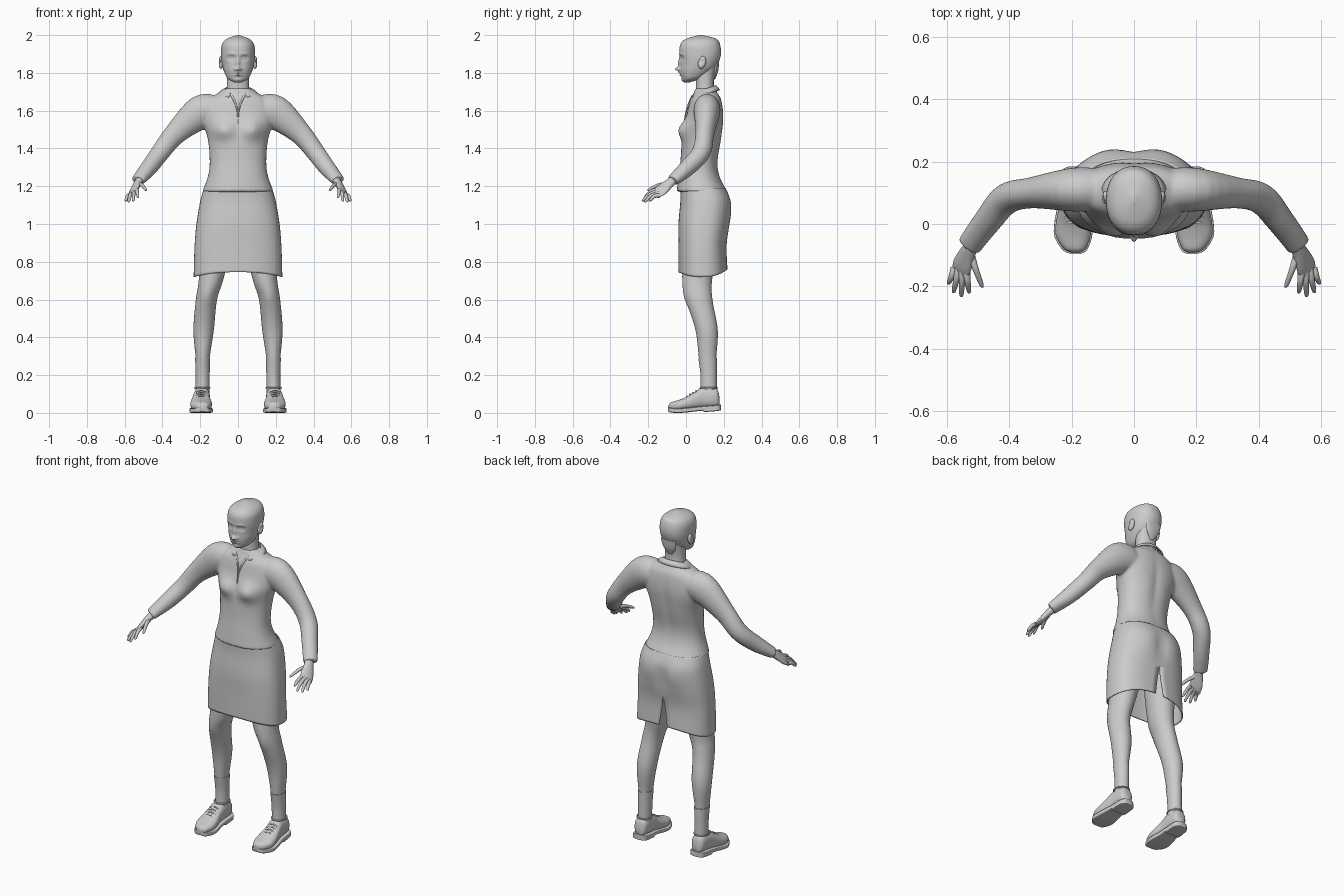
import bpy, bmesh, math
from mathutils import Matrix, Vector

if "Cube" in bpy.data.objects:
    bpy.data.objects.remove(bpy.data.objects["Cube"])

shade = (.6, .6, .6, 1)
grey = bpy.data.materials.new("plain grey")
grey.use_nodes = True
grey.diffuse_color = shade
grey.node_tree.nodes["Principled BSDF"].inputs["Base Color"].default_value = shade


def ring(at, half, low, high, x=0):
    """Cross-section: position on the axis, half width, low and high side."""
    return [at, x, half, low, high]


def joint(x, y, z, thick, wide):
    """Point on a limb path with its two radii."""
    return [x, y, z, thick, wide]


def spline(rows, steps):
    """Smooth interpolation through rows of numbers."""
    result = []
    last = len(rows) - 1
    for i in range(last):
        before, start, end, after = rows[max(i - 1, 0)], rows[i], rows[i + 1], rows[min(i + 2, last)]
        for step in range(steps):
            t = step / steps
            result.append([q + t / 2 * (r - p + t * (2 * p - 5 * q + 4 * r - s + t * (3 * (q - r) + s - p)))
                           for p, q, r, s in zip(before, start, end, after)])
    return result + [list(rows[last])]


def skin(bm, rings, solid=True):
    """Faces between rings; a solid is closed round and capped."""
    loops = [[bm.verts.new(point) for point in points] for points in rings]
    count = len(loops[0])
    for lower, upper in zip(loops, loops[1:]):
        for j in range(count if solid else count - 1):
            k = (j + 1) % count
            bm.faces.new((lower[j], lower[k], upper[k], upper[j]))
    if solid:
        bm.faces.new(loops[0])
        bm.faces.new(loops[-1])


def section(angle, half, low, high, power):
    """Point on a rounded section; angle zero points to the high side."""
    s, c = math.sin(angle), math.cos(angle)
    across = math.copysign(abs(s) ** (2 / power), s) * half
    along = math.copysign(abs(c) ** (2 / power), c) * (high - low) / 2
    return across, (low + high) / 2 + along


def loft(bm, rows, lengthwise=False, power=2.2, segments=40, steps=6):
    """Skin over sections stacked upwards, or lengthwise from front to back."""
    rings = []
    for at, x, half, low, high in spline(rows, steps):
        points = []
        for j in range(segments):
            across, value = section(math.tau * j / segments, half, low, high, power)
            points.append((x + across, at, value) if lengthwise else (x + across, value, at))
        rings.append(points)
    skin(bm, rings)


def tube(bm, rows, roll=0, segments=16, steps=5, side=1):
    """Skin along a path of joints."""
    path = spline(rows, steps)
    rings = []
    for i, (x, y, z, thick, wide) in enumerate(path):
        ahead, behind = path[min(i + 1, len(path) - 1)], path[max(i - 1, 0)]
        tangent = (Vector(ahead[:3]) - Vector(behind[:3])).normalized()
        level = tangent.cross(Vector((0, 0, 1))).normalized()
        upright = level.cross(tangent)
        width = level * math.cos(roll) + upright * math.sin(roll)
        height = upright * math.cos(roll) - level * math.sin(roll)
        points = []
        for j in range(segments):
            angle = math.tau * j / segments
            point = Vector((x, y, z)) + width * math.cos(angle) * wide + height * math.sin(angle) * thick
            points.append((point.x * side, point.y, point.z))
        rings.append(points)
    skin(bm, rings)


def push(bm, x, y, z, wide, tall, out, deep=.06):
    """Mirrored soft push of the surface along y; negative goes forward."""
    for vert in bm.verts:
        across = (abs(vert.co.x) - x) / wide
        along = (vert.co.y - y) / deep
        up = (vert.co.z - z) / tall
        vert.co.y += out * math.exp(-across * across - along * along - up * up)


def finish(name, bm, mirror=False, angle=50):
    """Object with smooth shading, mirrored when it is one of a pair."""
    bmesh.ops.recalc_face_normals(bm, faces=bm.faces)
    mesh = bpy.data.meshes.new(name)
    bm.to_mesh(mesh)
    bm.free()
    mesh.materials.append(grey)
    part = bpy.data.objects.new(name, mesh)
    bpy.context.collection.objects.link(part)
    bpy.ops.object.select_all(action="DESELECT")
    part.select_set(True)
    bpy.context.view_layer.objects.active = part
    bpy.ops.object.shade_smooth_by_angle(angle=math.radians(angle))
    if mirror:
        part.modifiers.new("Mirror", "MIRROR")
    return part


# Shirt: torso and sleeves fused into one skin
bm = bmesh.new()
loft(bm, [ring(at=1.17, half=.19, low=-.05, high=.22), ring(at=1.25, half=.16, low=-.04, high=.18),
          ring(at=1.33, half=.15, low=-.03, high=.17), ring(at=1.45, half=.16, low=-.02, high=.19),
          ring(at=1.56, half=.19, low=0, high=.2), ring(at=1.65, half=.17, low=.02, high=.19),
          ring(at=1.69, half=.11, low=.04, high=.17), ring(at=1.72, half=.06, low=.05, high=.15)])
push(bm, x=.08, y=-.02, z=1.5, wide=.06, tall=.05, out=-.04)
push(bm, x=0, y=.2, z=1.45, wide=.03, tall=.16, out=-.01)
for side in (1, -1):
    tube(bm, [joint(x=.12, y=.11, z=1.6, thick=.08, wide=.07), joint(x=.2, y=.11, z=1.59, thick=.09, wide=.07),
              joint(x=.33, y=.1, z=1.48, thick=.06, wide=.05), joint(x=.41, y=.08, z=1.38, thick=.05, wide=.05),
              joint(x=.47, y=.01, z=1.3, thick=.045, wide=.045),
              joint(x=.53, y=-.07, z=1.23, thick=.03, wide=.04)], segments=24, side=side)
shirt = finish("shirt", bm)
fuse = shirt.modifiers.new("Fuse", "REMESH")
fuse.mode, fuse.voxel_size, fuse.use_smooth_shade = "VOXEL", .007, True
soften = shirt.modifiers.new("Soften", "SMOOTH")
soften.factor, soften.iterations = .5, 8

# Collar folded round the neck, open at the front
bm = bmesh.new()
rings = []
for radius, depth, height in ((.066, .054, 1.705), (.07, .058, 1.715), (.09, .07, 1.705), (.105, .08, 1.69)):
    turns = [math.radians(-152 + 8 * k) for k in range(39)]
    rings.append([(radius * math.sin(turn), .1 + depth * math.cos(turn), height + .02 * math.cos(turn))
                  for turn in turns])
skin(bm, rings, solid=False)
collar = finish("collar", bm)
collar.modifiers.new("Thickness", "SOLIDIFY").thickness = .007

# Front opening edges
bm = bmesh.new()
tube(bm, [joint(x=.034, y=.036, z=1.68, thick=.006, wide=.006), joint(x=.014, y=.016, z=1.64, thick=.005, wide=.005),
          joint(x=.002, y=0, z=1.59, thick=.004, wide=.004), joint(x=0, y=-.01, z=1.53, thick=.003, wide=.003)])
finish("shirt_opening", bm, mirror=True)

# Skirt shell with a back slit and a curved hem
bm = bmesh.new()
rings = []
profile = [ring(at=1.19, half=.18, low=-.03, high=.21), ring(at=1.12, half=.2, low=-.03, high=.235),
           ring(at=1, half=.22, low=-.04, high=.23), ring(at=.88, half=.23, low=-.04, high=.215),
           ring(at=.73, half=.235, low=-.04, high=.22)]
for at, x, half, low, high in spline(profile, 8):
    gap = max(0, .93 - at) * .35
    hem = max(0, min(1, (.88 - at) / .15))
    points = []
    for j in range(65):
        angle = gap + (math.tau - 2 * gap) * j / 64
        across, along = section(angle, half, low, high, 2.5)
        c = math.cos(angle)
        rise = (.04 if c > 0 else .025) * c * c - .01
        points.append((across, along, at + hem * rise))
    rings.append(points)
skin(bm, rings, solid=False)
bmesh.ops.remove_doubles(bm, verts=bm.verts, dist=.0004)
push(bm, x=.08, y=.2, z=1.07, wide=.06, tall=.07, out=.01)
push(bm, x=0, y=.23, z=1.05, wide=.03, tall=.08, out=-.01)
skirt = finish("skirt", bm)
skirt.modifiers.new("Thickness", "SOLIDIFY").thickness = .006

# Head
bm = bmesh.new()
loft(bm, [ring(at=1.75, half=.02, low=-.01, high=.02), ring(at=1.77, half=.055, low=-.02, high=.08),
          ring(at=1.81, half=.075, low=-.03, high=.14), ring(at=1.85, half=.085, low=-.03, high=.17),
          ring(at=1.9, half=.09, low=-.035, high=.185), ring(at=1.95, half=.085, low=-.03, high=.18),
          ring(at=1.98, half=.06, low=0, high=.16), ring(at=2, half=.005, low=.07, high=.09)],
     segments=112, steps=10)

# Face: nose, sockets, lids, brows, lips and chin
face = -.03
push(bm, x=0, y=face, z=1.82, wide=.013, tall=.011, out=-.026)
push(bm, x=0, y=face, z=1.85, wide=.01, tall=.025, out=-.012)
push(bm, x=.016, y=face, z=1.817, wide=.007, tall=.007, out=-.006)
push(bm, x=.034, y=face, z=1.878, wide=.02, tall=.013, out=.012)
push(bm, x=.034, y=face, z=1.877, wide=.01, tall=.006, out=-.007)
push(bm, x=.034, y=face, z=1.9, wide=.024, tall=.007, out=-.004)
for lip in (1.801, 1.788):
    push(bm, x=0, y=face, z=lip, wide=.02, tall=.005, out=-.01)
push(bm, x=0, y=face, z=1.762, wide=.02, tall=.01, out=-.007)
finish("head", bm, angle=70)

# Neck
bm = bmesh.new()
loft(bm, [ring(at=1.62, half=.07, low=.05, high=.17), ring(at=1.74, half=.058, low=.052, high=.147),
          ring(at=1.84, half=.06, low=.05, high=.16)])
finish("neck", bm)

# Nape hair
bm = bmesh.new()
tube(bm, [joint(x=0, y=.168, z=1.86, thick=.008, wide=.05), joint(x=0, y=.158, z=1.81, thick=.012, wide=.042),
          joint(x=0, y=.15, z=1.765, thick=.003, wide=.01)])
finish("nape_hair", bm)

# Ears with a hollow
bm = bmesh.new()
place = Matrix.Translation((.09, .085, 1.855)) @ Matrix.Rotation(-.25, 4, "X") @ Matrix.Diagonal((.014, .02, .034, 1))
bmesh.ops.create_uvsphere(bm, u_segments=32, v_segments=24, radius=1, matrix=place)
for vert in bm.verts:
    distance = (vert.co - Vector((.104, .08, 1.86))).length / .014
    vert.co.x -= .008 * math.exp(-distance * distance)
finish("ear", bm, mirror=True)

# Hands: palm, four fanned fingers and a thumb
bm = bmesh.new()
tube(bm, [joint(x=.505, y=-.045, z=1.25, thick=.022, wide=.024), joint(x=.527, y=-.08, z=1.222, thick=.02, wide=.026),
          joint(x=.55, y=-.13, z=1.18, thick=.015, wide=.038), joint(x=.56, y=-.155, z=1.16, thick=.008, wide=.034)],
     roll=.6)
digits = [(Vector((.524, -.095, 1.21)), Vector((-.038, -.108, -.034)))]
for k, reach in enumerate((.07, .085, .075, .05)):
    root = Vector((.538, -.15, 1.18)) + k * Vector((.013, .003, -.01))
    digits.append((root, reach * Vector((.17 * k - .13, -1, -.6))))
for root, reach in digits:
    rows = []
    for t, radius in ((0, .012), (.4, .01), (.9, .007), (1, .002)):
        bend = Vector((0, -.006, .01)) * math.sin(math.pi * t)
        rows.append([*(root + reach * t + bend), radius, radius])
    tube(bm, rows)
finish("hand", bm, mirror=True)

# Legs
leg = [ring(at=1, x=.1, half=.09, low=0, high=.19), ring(at=.72, x=.14, half=.066, low=-.02, high=.14),
       ring(at=.6, x=.167, half=.056, low=0, high=.14), ring(at=.44, x=.182, half=.054, low=.05, high=.168),
       ring(at=.29, x=.187, half=.037, low=.068, high=.16), ring(at=.2, x=.187, half=.034, low=.08, high=.16),
       ring(at=.1, x=.188, half=.034, low=.08, high=.16)]
bm = bmesh.new()
loft(bm, leg, power=2)
push(bm, x=.165, y=0, z=.61, wide=.03, tall=.04, out=-.007)
finish("leg", bm, mirror=True)

# Socks follow the lower leg with a little extra thickness
bm = bmesh.new()
cuff = .003
loft(bm, [ring(at, half + cuff, low - cuff, high + cuff, x) for at, x, half, low, high in leg if at < .3], power=2)
finish("sock", bm, mirror=True)

# Shoe uppers
foot = .195
shoe = [ring(at=-.092, x=.187, half=.012, low=.02, high=.04), ring(at=-.08, x=.19, half=.034, low=.014, high=.056),
        ring(at=-.04, x=foot, half=.055, low=.012, high=.068), ring(at=0, x=foot, half=.056, low=.014, high=.084),
        ring(at=.05, x=foot, half=.047, low=.02, high=.114), ring(at=.09, x=.192, half=.043, low=.024, high=.136),
        ring(at=.16, x=.19, half=.038, low=.03, high=.13), ring(at=.178, x=.19, half=.015, low=.034, high=.08)]
bm = bmesh.new()
loft(bm, shoe, lengthwise=True, power=2.4)
finish("shoe_upper", bm, mirror=True)

# Soles and heels follow the outline of the uppers
bm = bmesh.new()
welt = .005
sole = [ring(at * 1.04, half + welt, low - .012, low + .012, x) for at, x, half, low, high in shoe]
heel = [ring(at, half, low - .008, low + .01, x) for at, x, half, low, high in sole if at > .06]
for layer in (sole, heel):
    loft(bm, layer, lengthwise=True, power=7)
finish("shoe_sole", bm, mirror=True, angle=35)

# Laces and the padded shoe opening
bm = bmesh.new()
for k in range(4):
    y, z = .005 + .016 * k, .088 + .01 * k
    tube(bm, [joint(foot + across, y, z - drop, thick=.003, wide=.004)
              for across, drop in ((-.028, .008), (0, -.001), (.028, .008))], segments=8)
rim = []
for k in range(17):
    turn = math.tau * k / 16
    rim.append(joint(.19 + .04 * math.sin(turn), .12 - .046 * math.cos(turn), .132, thick=.004, wide=.004))
tube(bm, rim, segments=8, steps=2)
finish("shoe_laces", bm, mirror=True)
